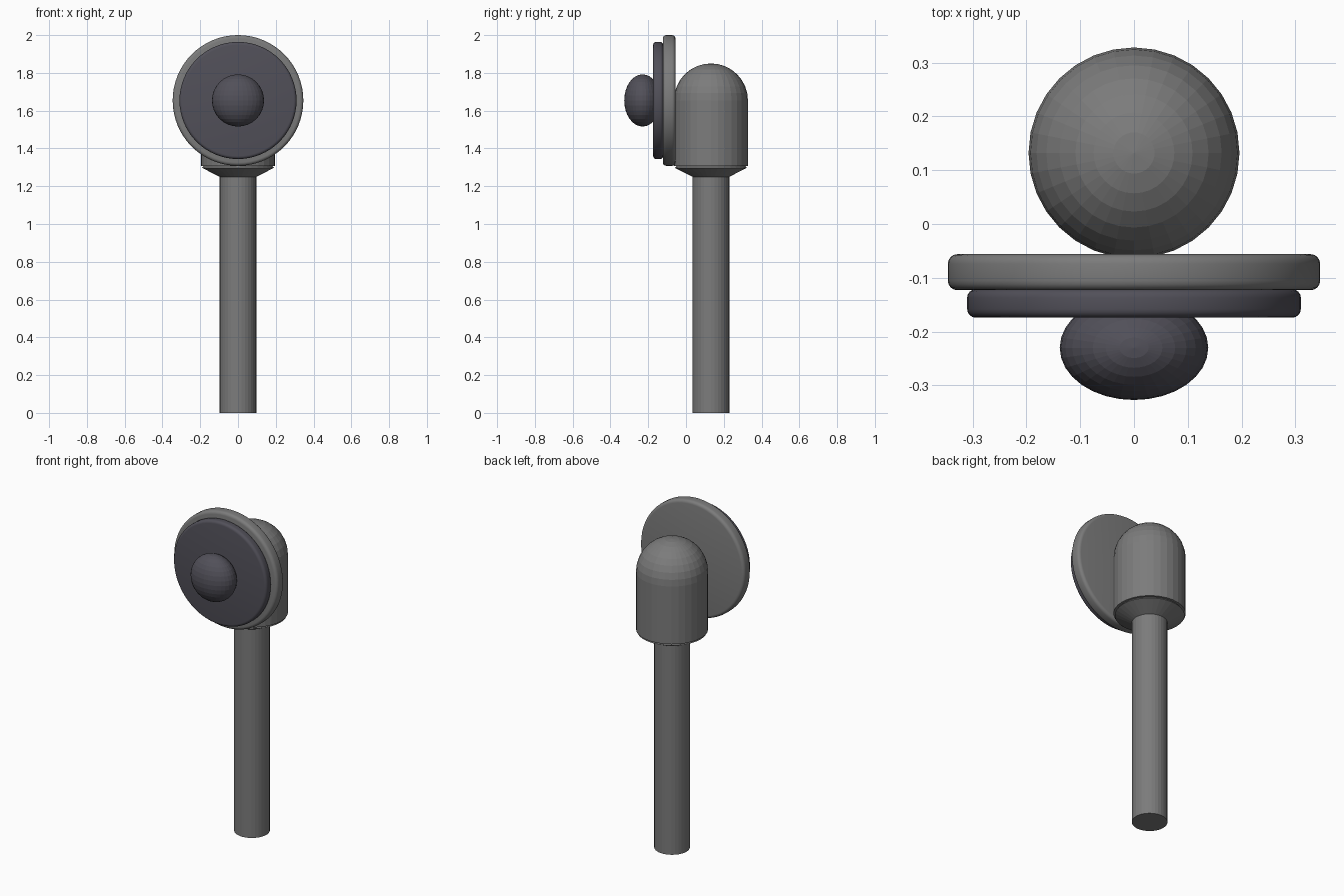
import bpy, bmesh
from math import sin, cos, pi, radians
from mathutils import Matrix

if "Cube" in bpy.data.objects:
    bpy.data.objects.remove(bpy.data.objects["Cube"])

POLE_Y = 0.132
HEAD_Z = 1.654


def lathe(name, profile, sides, matrix, material):
    """Revolve an (r, h) profile around local z; r = 0 points become poles."""
    bm = bmesh.new()
    verts = [bm.verts.new((r, 0, h)) for r, h in profile]
    edges = [bm.edges.new(pair) for pair in zip(verts, verts[1:])]
    bmesh.ops.spin(bm, geom=verts + edges, cent=(0, 0, 0), axis=(0, 0, 1),
                   angle=2 * pi, steps=sides)
    bmesh.ops.remove_doubles(bm, verts=bm.verts, dist=1e-4)
    bmesh.ops.recalc_face_normals(bm, faces=bm.faces)
    bm.transform(matrix)
    mesh = bpy.data.meshes.new(name)
    bm.to_mesh(mesh)
    bm.free()
    mesh.materials.append(material)
    obj = bpy.data.objects.new(name, mesh)
    bpy.context.collection.objects.link(obj)
    return obj


def disc(name, radius, y_back, y_front, bevel, material):
    """Round-edged plate facing the front."""
    depth = y_back - y_front
    arc = [(sin(a), 1 - cos(a)) for a in (radians(90 * i / 4) for i in range(5))]
    low = [(radius - bevel + bevel * s, bevel * c) for s, c in arc]
    high = [(r, depth - h) for r, h in reversed(low)]
    mat = Matrix.Translation((0, y_back, HEAD_Z)) @ Matrix.Rotation(pi / 2, 4, 'X')
    obj = lathe(name, [(0, 0)] + low + high + [(0, depth)], 64, mat, material)
    bpy.ops.object.select_all(action='DESELECT')
    obj.select_set(True)
    bpy.context.view_layer.objects.active = obj
    bpy.ops.object.shade_smooth_by_angle(angle=radians(40))


def paint(name, r, g, b):
    material = bpy.data.materials.new(name)
    material.diffuse_color = (r, g, b, 1)
    material.use_nodes = True
    material.node_tree.nodes["Principled BSDF"].inputs["Base Color"].default_value = material.diffuse_color
    return material


grey = paint("mid_grey", 0.2, 0.2, 0.2)
dark = paint("dark_grey", 0.083, 0.08, 0.1)
at_pole = Matrix.Translation((0, POLE_Y, 0))

# Post with flared collar
lathe("post", [(0, 0), (0.097, 0), (0.097, 1.25), (0, 1.25)], 32, at_pole, grey)
lathe("collar", [(0, 1.25), (0.097, 1.25), (0.19, 1.297), (0.18, 1.31), (0, 1.31)],
      32, at_pole, grey)

# Domed housing
R = 0.196
dome = [(R * cos(i * pi / 16), HEAD_Z + R * sin(i * pi / 16)) for i in range(8)]
lathe("housing", [(0, 1.308), (R, 1.308)] + dome + [(0, HEAD_Z + R)], 32, at_pole, grey)

# Front plates
disc("back_plate", 0.346, -0.056, -0.123, 0.018, grey)
disc("face_plate", 0.31, -0.121, -0.174, 0.016, dark)

# Flattened knob
ball = [(sin(i * pi / 16), -cos(i * pi / 16)) for i in range(1, 16)]
lathe("knob", [(0, -1)] + ball + [(0, 1)], 32,
      Matrix.Translation((0, -0.23, HEAD_Z)) @ Matrix.Diagonal((0.138, 0.097, 0.138, 1)),
      dark)
